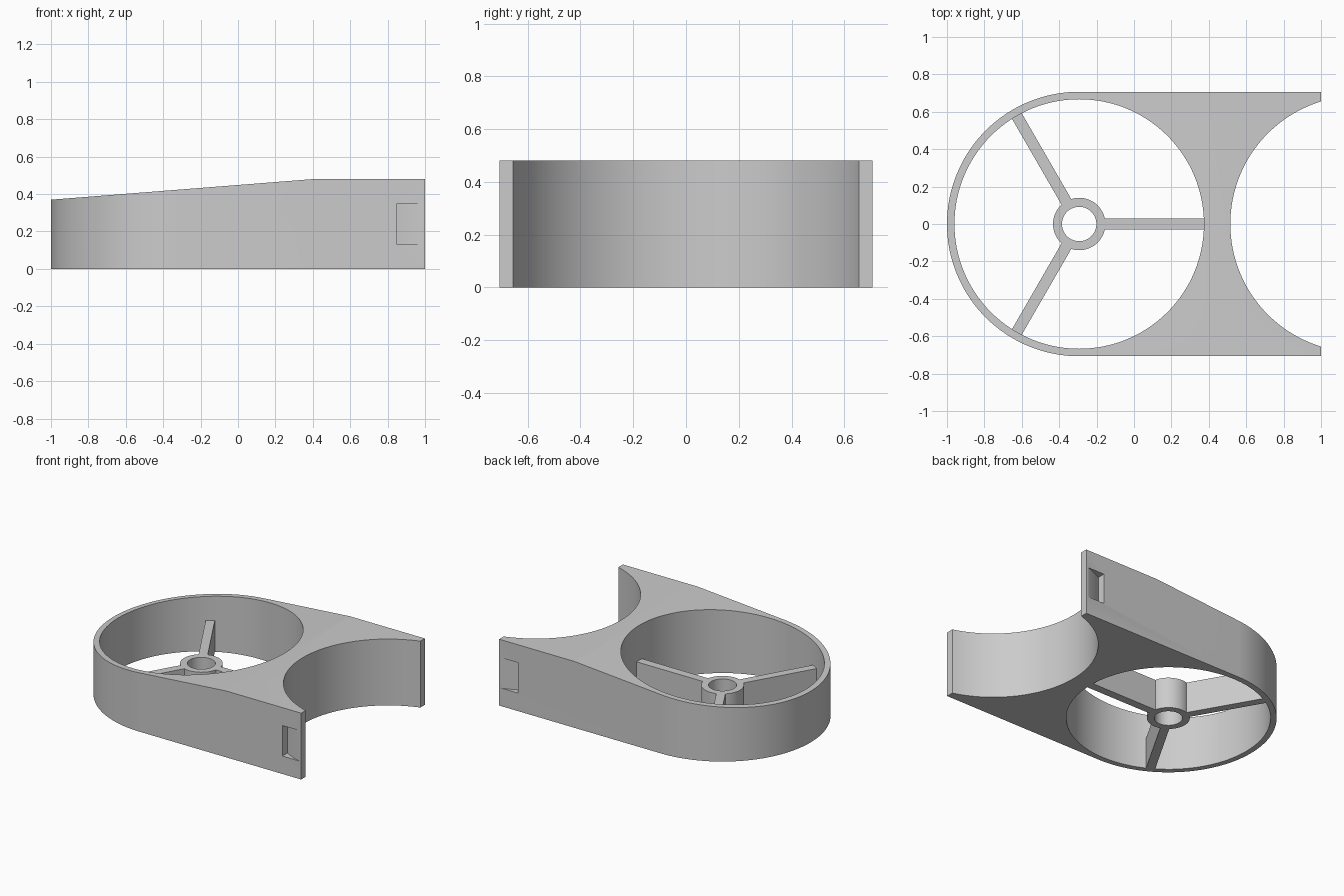
import bpy, bmesh
from math import sin, cos, pi, sqrt, acos, asin, radians
from mathutils import Matrix, Vector

if "Cube" in bpy.data.objects:
    bpy.data.objects.remove(bpy.data.objects["Cube"])

WELL_X, OUTER_R, WELL_R = -0.293, 0.707, 0.667   # round end and its opening
SCOOP_X, SCOOP_R, POCKET_R = 1.2, 0.685, 0.739   # curved bite in the flat end
HEIGHT, SPIDER_TOP = 0.48, 0.225

grey = bpy.data.materials.new("plain grey")
grey.use_nodes = True
colour = (0.6, 0.6, 0.6, 1)
grey.diffuse_color = colour
grey.node_tree.nodes["Principled BSDF"].inputs["Base Color"].default_value = colour


def arc(cx, r, start, end, steps):
    return [(cx + r * cos(start + (end - start) * i / steps),
             r * sin(start + (end - start) * i / steps)) for i in range(steps + 1)]


def circle(cx, r, steps=128):
    return arc(cx, r, 0, 2 * pi, steps)[:-1]


def prism(name, outline, low, high, matrix=Matrix()):
    """Extrude a flat outline from low to high, then place it."""
    bm = bmesh.new()
    face = bm.faces.new([bm.verts.new((x, y, low)) for x, y in outline])
    top = bmesh.ops.extrude_face_region(bm, geom=[face])["geom"]
    bmesh.ops.translate(bm, vec=(0, 0, high - low),
                        verts=[v for v in top if isinstance(v, bmesh.types.BMVert)])
    bm.transform(matrix)
    bmesh.ops.recalc_face_normals(bm, faces=bm.faces[:])
    mesh = bpy.data.meshes.new(name)
    bm.to_mesh(mesh)
    bm.free()
    mesh.materials.append(grey)
    obj = bpy.data.objects.new(name, mesh)
    bpy.context.collection.objects.link(obj)
    return obj


def combine(target, other, operation):
    """Apply a boolean and discard the second solid."""
    mod = target.modifiers.new("combine", "BOOLEAN")
    mod.object, mod.operation, mod.solver = other, operation, "EXACT"
    bpy.context.view_layer.objects.active = target
    bpy.ops.object.modifier_apply(modifier=mod.name)
    bpy.data.objects.remove(other)


def smooth(obj):
    bpy.ops.object.select_all(action="DESELECT")
    obj.select_set(True)
    bpy.context.view_layer.objects.active = obj
    bpy.ops.object.shade_smooth_by_angle(angle=radians(25))


# Housing: rounded plan, trimmed by the sloping side profile
plan = arc(WELL_X, OUTER_R, pi / 2, 3 * pi / 2, 72) + [(1, -OUTER_R), (1, OUTER_R)]
housing = prism("housing", plan, 0, HEIGHT)
slope = [(-1.2, HEIGHT + 0.2), (-1.2, 0.354), (-1, 0.37), (0.4, HEIGHT), (0.4, HEIGHT + 0.2)]
upright = Matrix.Rotation(pi / 2, 4, "X")
combine(housing, prism("slope_cutter", slope, -1, 1, upright), "DIFFERENCE")

# Round well and the matching scoop through the flat end
combine(housing, prism("well_cutter", circle(WELL_X, WELL_R), -0.1, 0.6), "DIFFERENCE")
combine(housing, prism("scoop_cutter", circle(SCOOP_X, SCOOP_R), -0.1, 0.6), "DIFFERENCE")

# Tapering side pockets that follow the scoop
deep = pi - acos((SCOOP_X - 0.85) / POCKET_R)
shallow = pi - asin(0.72 / POCKET_R)
pocket = arc(SCOOP_X, POCKET_R, deep, shallow, 10) + [(0.85, 0.72)]
for side in (1, -1):
    cutter = prism("pocket_cutter", [(x, y * side) for x, y in pocket], 0.13, 0.35)
    combine(housing, cutter, "DIFFERENCE")
smooth(housing)

# Hub with three spokes reaching into the well wall
spider = prism("hub_and_spokes", circle(WELL_X, 0.14, 64), 0, SPIDER_TOP)
for k in range(3):
    place = Matrix.Translation((WELL_X, 0, 0)) @ Matrix.Rotation(k * 2 * pi / 3, 4, "Z")
    bar = [(0.05, -0.03), (0.67, -0.03), (0.67, 0.03), (0.05, 0.03)]
    combine(spider, prism("spoke", bar, 0, SPIDER_TOP, place), "UNION")
combine(spider, prism("bore_cutter", circle(WELL_X, 0.092, 64), -0.1, 0.6), "DIFFERENCE")
smooth(spider)
